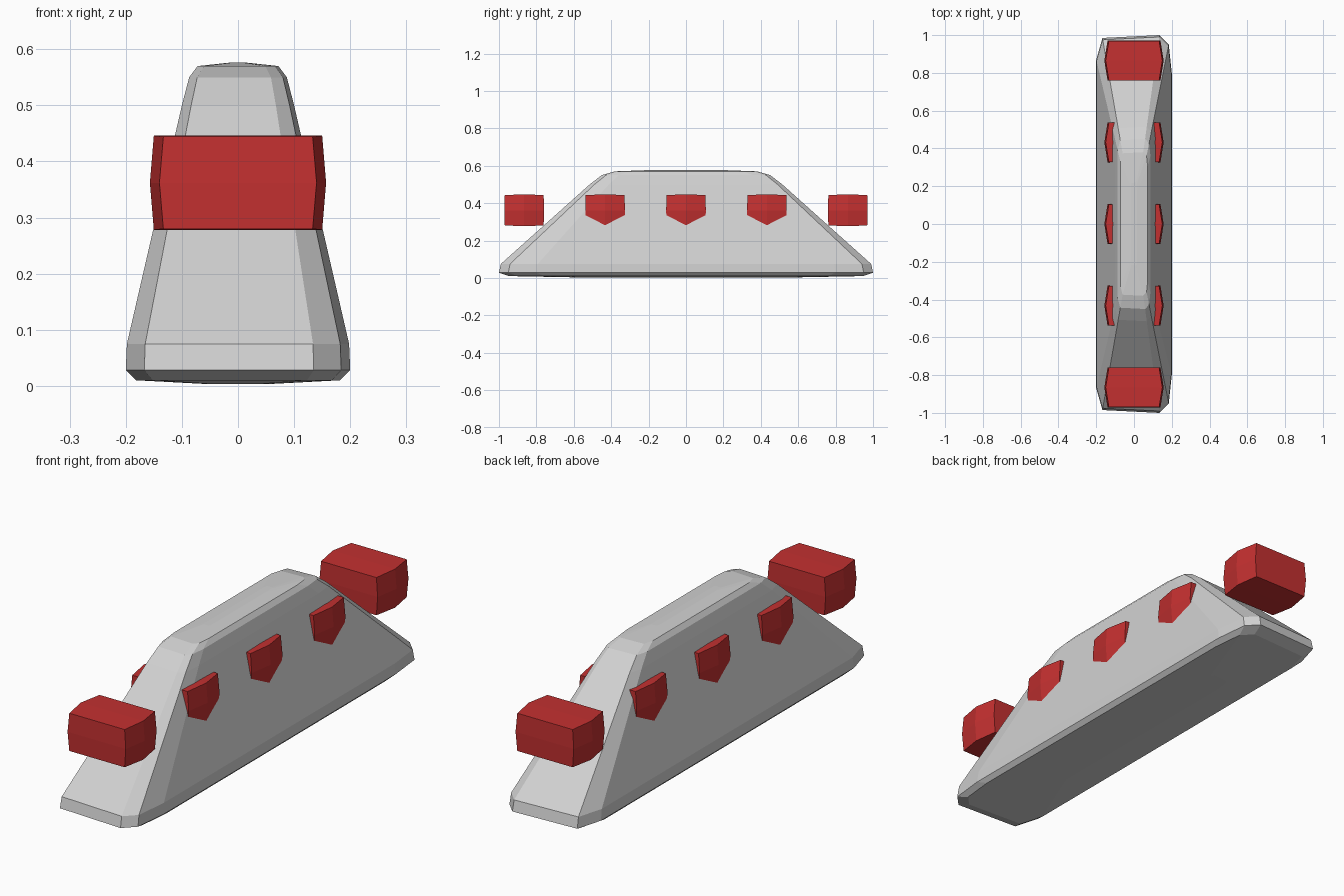
import bpy, bmesh

if "Cube" in bpy.data.objects:
    bpy.data.objects.remove(bpy.data.objects["Cube"])


def material(name, rgb):
    m = bpy.data.materials.new(name)
    m.diffuse_color = (*rgb, 1)
    m.use_nodes = True
    m.node_tree.nodes["Principled BSDF"].inputs["Base Color"].default_value = m.diffuse_color
    return m


def finish(bm, name, mat):
    bmesh.ops.recalc_face_normals(bm, faces=bm.faces)
    me = bpy.data.meshes.new(name)
    bm.to_mesh(me)
    bm.free()
    ob = bpy.data.objects.new(name, me)
    bpy.context.collection.objects.link(ob)
    me.materials.append(mat)
    return ob


grey = material("light grey", (0.64, 0.64, 0.64))
red = material("red", (0.55, 0.03, 0.03))

# Tapered body: one slightly uneven footprint, lofted upwards
outline = [(-0.167, 0.985), (0.135, 1.0), (0.184, 0.95), (0.2, 0.8)]
footprint = (outline + [(x, -y) for x, y in reversed(outline)]
             + [(-0.2, -0.87), (-0.2, 0.87)])
# height, width scale, length scale
levels = [(0.003, 0.25, 0.58), (0.01, 0.91, 0.945), (0.028, 1, 1),
          (0.075, 0.99, 0.99), (0.5, 0.5, 0.515), (0.55, 0.435, 0.45),
          (0.57, 0.36, 0.38), (0.576, 0.08, 0.22)]
bm = bmesh.new()
rings = [[bm.verts.new((x * sx, y * sy, z)) for x, y in footprint]
         for z, sx, sy in levels]
n = len(footprint)
for low, high in zip(rings, rings[1:]):
    for i in range(n):
        j = (i + 1) % n
        bm.faces.new((low[i], low[j], high[j], high[i]))
bm.faces.new(rings[0])
bm.faces.new(rings[-1])
finish(bm, "body", grey)


# Red crossbars with bulging ends, three of them passing through the body
def crossbar(name, y):
    bm = bmesh.new()
    bmesh.ops.create_cube(bm, size=2)
    bmesh.ops.subdivide_edges(bm, edges=bm.edges[:], cuts=1, use_grid_fill=True)
    for v in bm.verts:
        a, b, c = v.co
        v.co = (a * (0.157 - 0.017 * abs(b) - 0.007 * abs(c)),
                y + b * (0.106 - 0.002 * abs(c)),
                0.362 + c * (0.084 - 0.002 * abs(b)))
    finish(bm, name, red)


for k in range(5):
    crossbar(f"crossbar_{k + 1}", (k - 2) * 0.4325)
